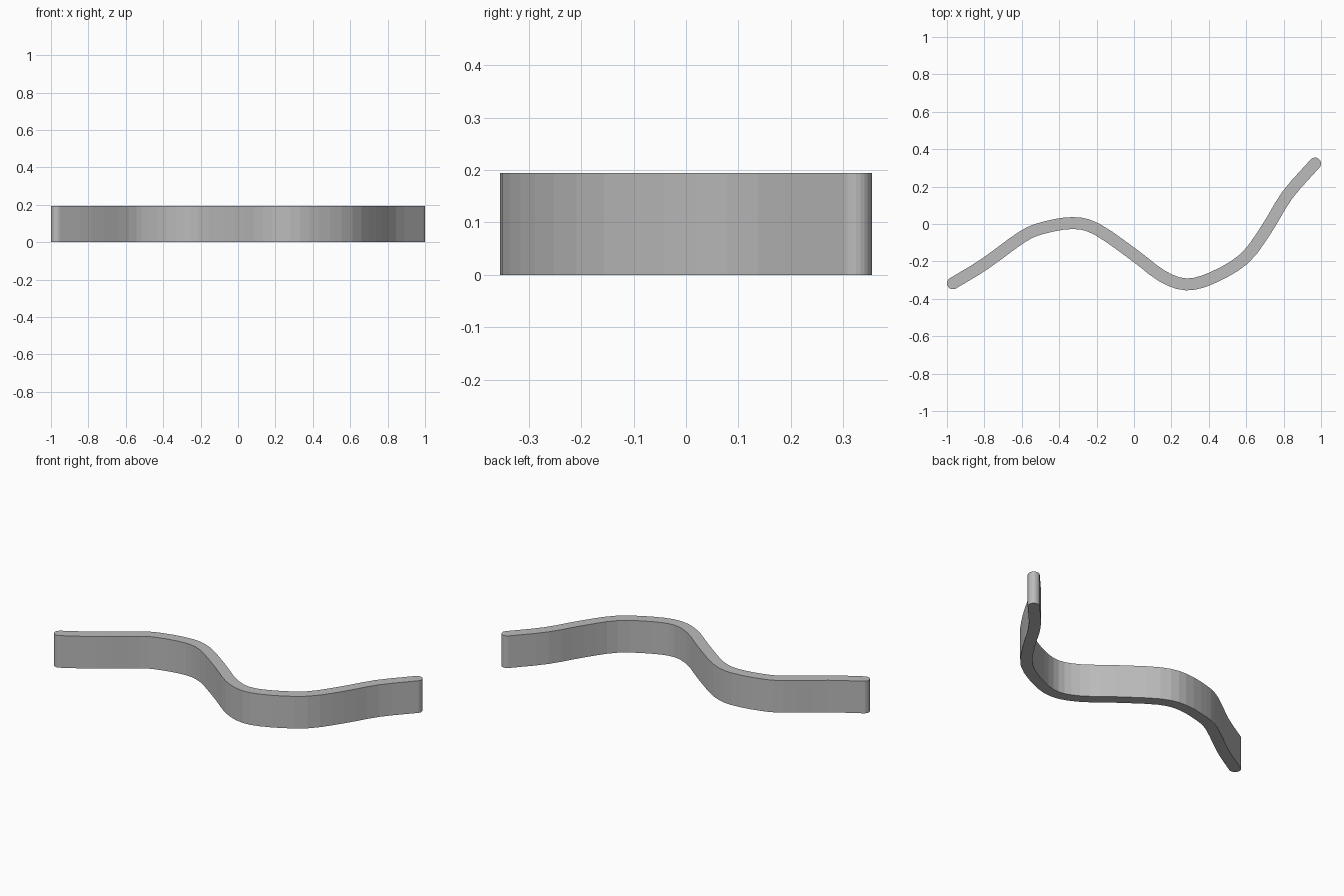
import bpy, bmesh, math
from mathutils import Vector

cube = bpy.data.objects.get("Cube")
if cube:
    bpy.data.objects.remove(cube, do_unlink=True)

HEIGHT, RADIUS, STEPS, CAP = 0.194, 0.032, 3, 12

# Centre line of the winding wall
PATH = [(-0.968, -0.317), (-0.8, -0.215), (-0.6, -0.07), (-0.49, -0.022), (-0.33, 0.005),
        (-0.2, -0.027), (0, -0.165), (0.15, -0.278), (0.28, -0.323), (0.42, -0.287),
        (0.59, -0.185), (0.71, -0.025), (0.82, 0.155), (0.968, 0.323)]


def spline(points):
    """Smooth curve through the points."""
    p = [Vector(q) for q in points]
    p = [2 * p[0] - p[1]] + p + [2 * p[-1] - p[-2]]
    out = []
    for a, b, c, d in zip(p, p[1:], p[2:], p[3:]):
        for i in range(STEPS):
            t = i / STEPS
            out.append(b + (c - a) * t / 2 + (2 * a - 5 * b + 4 * c - d) * t * t / 2
                       + (3 * b - a - 3 * c + d) * t ** 3 / 2)
    return out + [p[-2]]


def round_end(centre, direction):
    """Half circle turning from the right side of the path to its left."""
    start = math.atan2(direction.y, direction.x) - math.pi / 2
    angles = [start + math.pi * i / CAP for i in range(1, CAP)]
    return [centre + RADIUS * Vector((math.cos(a), math.sin(a))) for a in angles]


# Outline: right side, far end, left side, near end
line = spline(PATH)
tangents = [(line[min(i + 1, len(line) - 1)] - line[max(i - 1, 0)]).normalized()
            for i in range(len(line))]
normals = [Vector((-t.y, t.x)) * RADIUS for t in tangents]
right = [c - n for c, n in zip(line, normals)]
left = [c + n for c, n in zip(line, normals)]
outline = (right + round_end(line[-1], tangents[-1])
           + left[::-1] + round_end(line[0], -tangents[0]))

# Extrude the outline upward
bm = bmesh.new()
base = bm.faces.new([bm.verts.new((p.x, p.y, 0)) for p in outline])
top = bmesh.ops.extrude_face_region(bm, geom=[base], use_keep_orig=True)
bmesh.ops.translate(bm, vec=(0, 0, HEIGHT),
                    verts=[v for v in top["geom"] if isinstance(v, bmesh.types.BMVert)])
bmesh.ops.recalc_face_normals(bm, faces=bm.faces[:])
mesh = bpy.data.meshes.new("winding_wall")
bm.to_mesh(mesh)
bm.free()
wall = bpy.data.objects.new("winding_wall", mesh)
bpy.context.collection.objects.link(wall)

# Plain grey finish
grey = bpy.data.materials.new("light_grey")
grey.use_nodes = True
colour = (0.5, 0.5, 0.5, 1)
grey.diffuse_color = colour
grey.node_tree.nodes["Principled BSDF"].inputs["Base Color"].default_value = colour
mesh.materials.append(grey)
